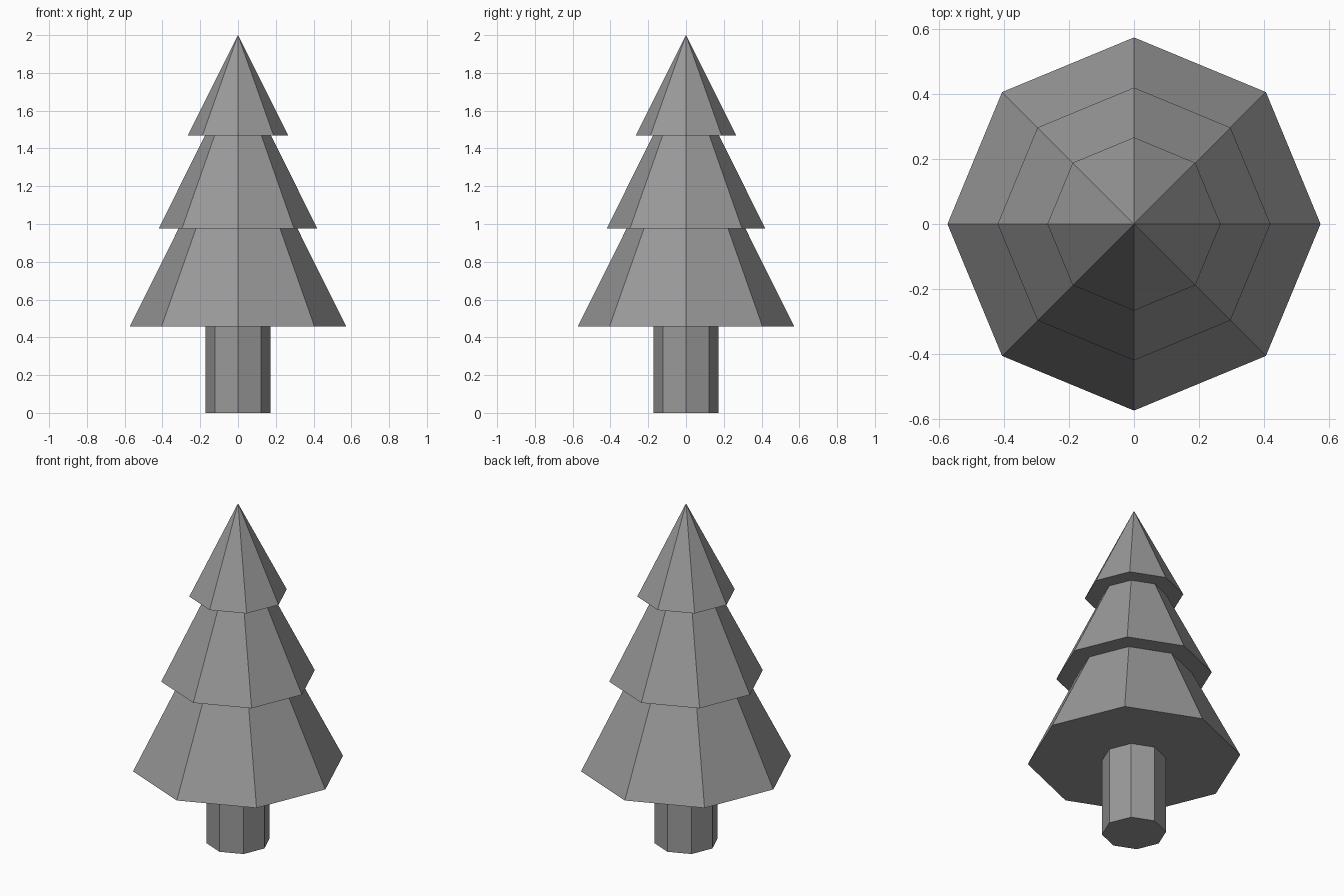
import bpy, bmesh
from math import cos, sin, tau

if "Cube" in bpy.data.objects:
    bpy.data.objects.remove(bpy.data.objects["Cube"])

SIDES = 8

# Dark grey shared by both parts
grey = bpy.data.materials.new("dark_grey")
grey.diffuse_color = (0.32, 0.32, 0.32, 1)
grey.use_nodes = True
grey.node_tree.nodes["Principled BSDF"].inputs["Base Color"].default_value = grey.diffuse_color


def lathe(name, profile, cap_bottom=False):
    """Revolve (radius, z) points, bottom to top, into a flat-faced eight-sided part."""
    bm = bmesh.new()
    rings = []
    for r, z in profile:
        if r == 0:
            rings.append([bm.verts.new((0, 0, z))] * SIDES)
        else:
            rings.append([bm.verts.new((r * cos(tau * i / SIDES), r * sin(tau * i / SIDES), z))
                          for i in range(SIDES)])
    for low, high in zip(rings, rings[1:]):
        for i in range(SIDES):
            j = (i + 1) % SIDES
            # dict.fromkeys drops the repeated tip vertex, leaving a triangle
            bm.faces.new(dict.fromkeys((low[i], low[j], high[j], high[i])))
    if cap_bottom:
        bm.faces.new(rings[0][::-1])
    bmesh.ops.recalc_face_normals(bm, faces=bm.faces)
    mesh = bpy.data.meshes.new(name)
    bm.to_mesh(mesh)
    bm.free()
    mesh.materials.append(grey)
    obj = bpy.data.objects.new(name, mesh)
    bpy.context.collection.objects.link(obj)
    return obj


TRUNK_R = 0.173
SKIRT_Z = 0.457

# Trunk: octagonal post, open where it joins the foliage
lathe("trunk", [(TRUNK_R, 0), (TRUNK_R, SKIRT_Z)], cap_bottom=True)

# Foliage: three stacked tiers with flat undersides and a pointed tip
lathe("foliage", [
    (TRUNK_R, SKIRT_Z), (0.573, SKIRT_Z), (0.314, 0.977),  # lower tier
    (0.419, 0.977), (0.175, 1.469),                        # middle tier
    (0.266, 1.469), (0, 2.0),                              # top tier
])
